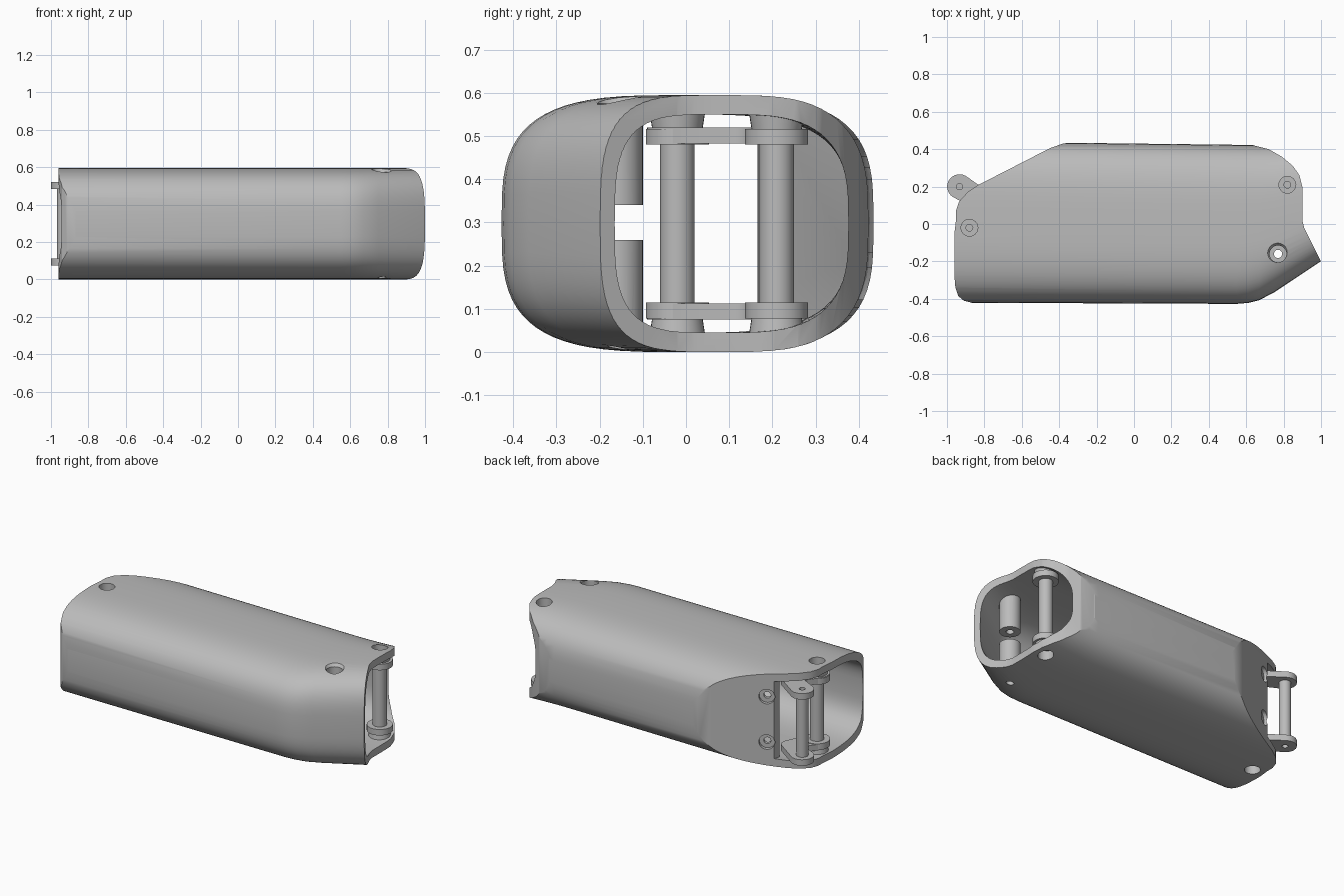
import bpy, bmesh
from math import cos, sin, pi, copysign
from mathutils import Vector

cube = bpy.data.objects.get("Cube")
if cube:
    bpy.data.objects.remove(cube)

grey = bpy.data.materials.new("matte grey")
grey.use_nodes = True
colour = (0.5, 0.5, 0.5, 1)
grey.diffuse_color = colour
grey.node_tree.nodes["Principled BSDF"].inputs["Base Color"].default_value = colour

H = 0.595          # full height
MID = H / 2
WALL = 0.045


def finish(name, bm):
    bmesh.ops.recalc_face_normals(bm, faces=bm.faces)
    mesh = bpy.data.meshes.new(name)
    bm.to_mesh(mesh)
    bm.free()
    ob = bpy.data.objects.new(name, mesh)
    bpy.context.collection.objects.link(ob)
    mesh.materials.append(grey)
    return ob


def loft(name, rings):
    """Skin a list of equal-length rings and cap both ends."""
    bm = bmesh.new()
    loops = [[bm.verts.new(p) for p in ring] for ring in rings]
    n = len(loops[0])
    for a, b in zip(loops, loops[1:]):
        for i in range(n):
            j = (i + 1) % n
            bm.faces.new((a[i], a[j], b[j], b[i]))
    bm.faces.new(loops[0])
    bm.faces.new(loops[-1])
    return finish(name, bm)


def prism(name, plan, z0, z1):
    return loft(name, [[(x, y, z) for x, y in plan] for z in (z0, z1)])


def rod(name, start, end, r0, r1=None, sides=32):
    """Round bar between two points, tapered if r1 is given."""
    r1 = r0 if r1 is None else r1
    start, end = Vector(start), Vector(end)
    turn = (end - start).to_track_quat('Z', 'Y')
    return loft(name, [[p + turn @ Vector((r * cos(2 * pi * i / sides), r * sin(2 * pi * i / sides), 0))
                        for i in range(sides)] for p, r in ((start, r0), (end, r1))])


def pin(name, xy, z0, z1, r0, r1=None):
    return rod(name, (*xy, z0), (*xy, z1), r0, r1)


def combine(ob, other, how):
    """Apply a boolean and discard the helper."""
    mod = ob.modifiers.new(how, 'BOOLEAN')
    mod.operation = how
    mod.solver = 'EXACT'
    mod.object = other
    bpy.context.view_layer.objects.active = ob
    bpy.ops.object.modifier_apply(modifier=mod.name)
    bpy.data.objects.remove(other)


def tunnel(name, inset):
    """Soft-cornered section swept along x, bending in on the front right."""
    power, count, rings = 2 / 3.3, 72, []
    for x, front in ((-1.2, -.42), (.55, -.427), (.61, -.422), (.67, -.407),
                     (.75, -.365), (1.2, -.065)):
        back = .43 - .012 * x
        middle, a = (front + back) / 2, (back - front) / 2 - inset
        ring = []
        for i in range(count):
            c, s = cos(2 * pi * i / count), sin(2 * pi * i / count)
            ring.append((x, middle + a * copysign(abs(c) ** power, c),
                         MID + (MID - inset) * copysign(abs(s) ** power, s)))
        rings.append(ring)
    return loft(name, rings)


# Shell: swept section trimmed to the plan outline
shell = tunnel("shell", 0)
outline = [(-.84, -.5), (-.87, -.42), (-.91, -.41), (-.94, -.385), (-.955, -.34),
           (-.96, -.28), (-.96, -.05), (-.952, .02), (-.952, .07), (-.935, .12),
           (-.89, .17), (-.83, .21), (-.45, .405), (-.38, .43), (-.3, .44),
           (-.3, .5), (.55, .5), (.64, .42), (.72, .4), (.79, .36), (.85, .31),
           (.885, .26), (.9, .2), (.9, .02), (.91, -.02), (1.1, -.4), (1.1, -.5)]
combine(shell, prism("outline_cutter", outline, -.2, .8), 'INTERSECT')

# Cavity: inset sweep held behind the slanted wall, opening into a window
cavity = tunnel("cavity_cutter", WALL)
room = [(-1.3, -.6), (1.3, -.6), (1.3, .6), (.03, .6), (-.77, .19), (-.77, .6), (-1.3, .6)]
combine(cavity, prism("room_cutter", room, -.2, .8), 'INTERSECT')
combine(shell, cavity, 'DIFFERENCE')

# Bosses at the two posts and the split screw tube
post_spots = {"left": (.82, .21), "right": (-.88, -.02)}
tube = (.77, -.16)
for spot in post_spots.values():
    combine(shell, pin("boss", spot, .03, .08, .066, .058), 'UNION')
    combine(shell, pin("boss", spot, H - .08, H - .03, .058, .066), 'UNION')
combine(shell, pin("tube", tube, .03, .26, .06), 'UNION')
combine(shell, pin("tube", tube, .34, H - .03, .06), 'UNION')

# Recessed screw holes, top and bottom
for spot in post_spots.values():
    for a, b, c in ((-.1, .06, .1), (H + .1, H - .06, H - .1)):
        combine(shell, pin("recess_cutter", spot, a, b, .045), 'DIFFERENCE')
        combine(shell, pin("pilot_cutter", spot, a, c, .018), 'DIFFERENCE')
combine(shell, pin("flare_cutter", tube, H - .02, H + .02, .045, .075), 'DIFFERENCE')
combine(shell, pin("bore_cutter", tube, .46, H + .1, .045), 'DIFFERENCE')
combine(shell, pin("through_cutter", tube, -.1, H + .1, .022), 'DIFFERENCE')

# Countersunk holes in the slanted wall
inward = Vector((.456, -.89, 0))
for z in (.16, .44):
    p = Vector((-.733, .26, z))
    combine(shell, rod("sink_cutter", p - inward * .06, p + inward * .022, .045), 'DIFFERENCE')
    combine(shell, rod("screw_cutter", p - inward * .06, p + inward * .1, .02), 'DIFFERENCE')

parts = [shell]

# Posts with collars
for side, spot in post_spots.items():
    parts.append(pin(side + "_post", spot, .08, H - .08, .04))
    for level, z in (("lower", .078), ("upper", .48)):
        ring = pin(f"{side}_{level}_collar", spot, z, z + .037, .073)
        parts.append(ring)


def link(name, p, q, rp, rq, z0, z1):
    """Flat bar with round ends."""
    p, q = Vector(p), Vector(q)
    d = (q - p).normalized()
    side = Vector((-d.y, d.x))
    steps = [pi * i / 14 for i in range(15)]
    plan = [p + rp * (side * cos(t) - d * sin(t)) for t in steps]
    plan += [q + rq * (-side * cos(t) + d * sin(t)) for t in steps]
    return prism(name, [tuple(v) for v in plan], z0, z1)


# Hinge arms reaching out of the window, and the hinge pin
lug, elbow = (-.933, .2), (-.8, .12)
for level, z in (("lower", .075), ("upper", .483)):
    arm = link(level + "_hinge_arm", lug, elbow, .066, .055, z, z + .037)
    inner = link("inner_arm", elbow, post_spots["right"], .055, .07, z, z + .037)
    combine(arm, inner, 'UNION')
    combine(arm, pin("lug_cutter", lug, z - .05, z + .1, .017), 'DIFFERENCE')
    parts.append(arm)
parts.append(pin("hinge_pin", lug, .105, .49, .034))

# Smooth rounded faces, crisp rims
for ob in parts:
    bpy.ops.object.select_all(action='DESELECT')
    ob.select_set(True)
    bpy.context.view_layer.objects.active = ob
    bpy.ops.object.shade_smooth_by_angle(angle=pi / 6)
